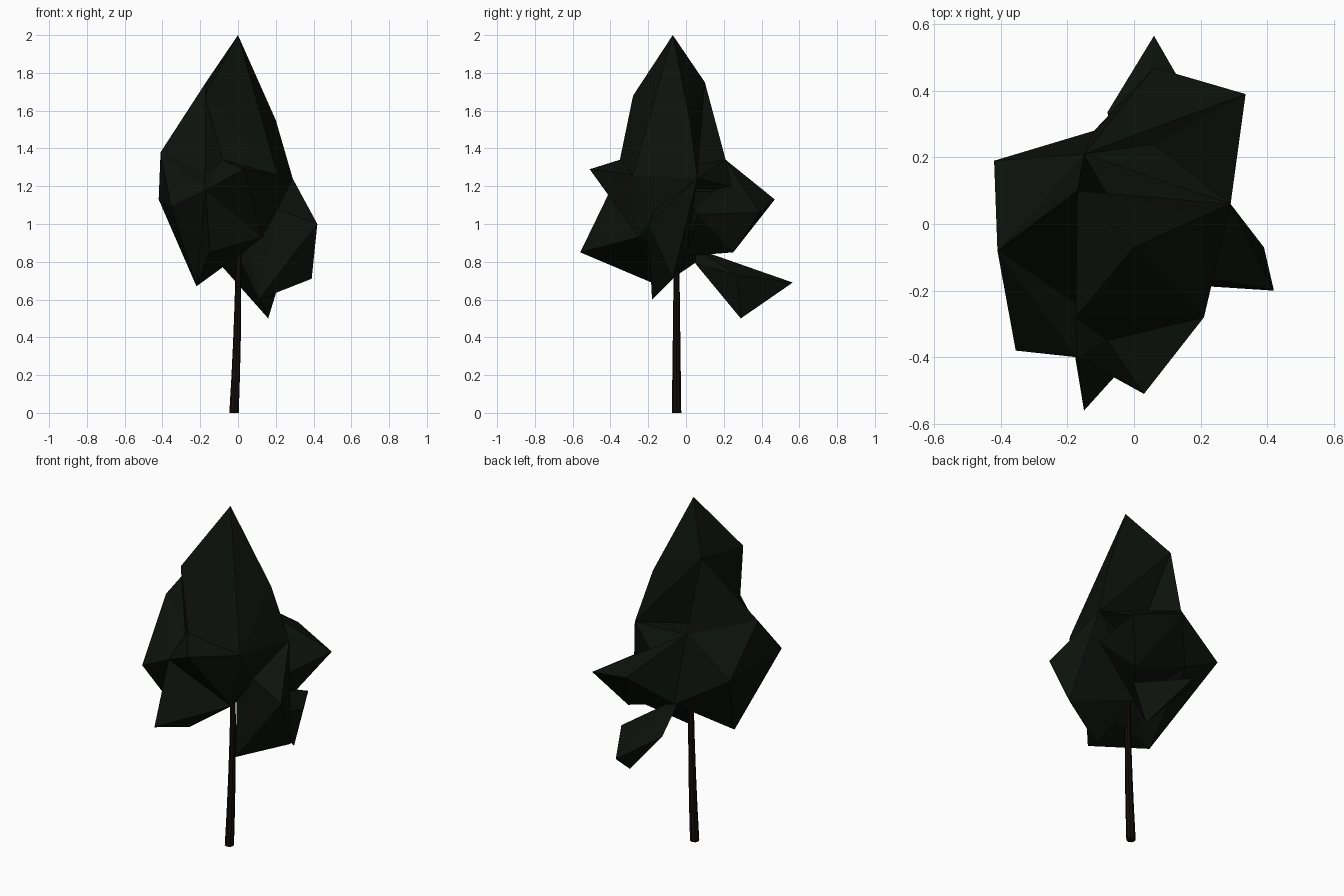
import bpy, bmesh, math

if "Cube" in bpy.data.objects:
    bpy.data.objects.remove(bpy.data.objects["Cube"])


def material(name, rgb):
    m = bpy.data.materials.new(name)
    m.diffuse_color = (*rgb, 1)
    m.use_nodes = True
    m.node_tree.nodes["Principled BSDF"].inputs["Base Color"].default_value = m.diffuse_color
    return m


def add_object(name, bm, mat):
    bmesh.ops.recalc_face_normals(bm, faces=bm.faces[:])
    me = bpy.data.meshes.new(name)
    bm.to_mesh(me)
    bm.free()
    me.materials.append(mat)
    ob = bpy.data.objects.new(name, me)
    bpy.context.collection.objects.link(ob)
    return ob


def lump(name, *points):
    """Faceted lump of leaves stretched over a few corner points."""
    bm = bmesh.new()
    vs = [bm.verts.new(p) for p in points]
    bmesh.ops.convex_hull(bm, input=vs)
    bmesh.ops.delete(bm, geom=[v for v in bm.verts if not v.link_faces], context='VERTS')
    return add_object(name, bm, leaf)


leaf = material("leaf_green", (0.004, 0.006, 0.004))
bark = material("bark_brown", (0.006, 0.004, 0.003))

# corners shared by neighbouring lumps
heart, mid = (0, 0, .83), (0, 0, 1.15)
crest, west, east = (-.17, .1, 1.75), (-.41, -.08, 1.38), (.29, .06, 1.24)
south_east, brow, chin = (.21, -.28, 1.26), (-.08, -.35, 1.34), (-.17, -.4, 1.18)
cheek, navel, keel = (-.175, -.24, 1.27), (.13, -.25, .93), (-.22, -.135, .67)
ridge, shoulder, north_east = (-.15, .21, 1.34), (.06, .24, 1.2), (.335, .39, 1.06)
back_left, back_right = (-.12, .28, .95), (.2, .25, .85)
armpit = (.21, -.16, 1.08)

# crown: pointed top with lumps fanning out from the heart
foliage = lump("foliage", (0, -.07, 2), crest, (-.175, -.28, 1.68),
               (.2, .02, 1.55), cheek, east, south_east, brow, mid)
parts = [
    lump("west_wing", crest, west, cheek, ridge, mid),
    lump("west_lump", west, (-.42, .19, 1.13), (-.355, -.38, 1.09), cheek,
         chin, keel, back_left, ridge, mid, heart),
    lump("front_lump", (.03, -.51, 1.29), brow, south_east, chin, navel, cheek, mid),
    lump("front_low_lump", (-.15, -.56, .85), chin, navel, keel, heart),
    lump("front_filler", south_east, east, navel, armpit, mid, heart),
    lump("east_lump", (.42, -.2, 1), (.39, -.07, .71), (.11, -.18, .6),
         east, armpit, mid, heart),
    lump("back_bridge", west, east, ridge, shoulder, mid),
    lump("back_lump", (.06, .47, 1.13), north_east, ridge, shoulder,
         back_left, back_right, mid, heart),
    lump("back_side", shoulder, (.29, .06, 1.05), north_east, back_right, mid, heart),
    lump("back_low_lump", (.06, .565, .69), (.16, .29, .5), (.23, .27, .73),
         (-.08, .335, .77), (0, .05, .87), (.05, .05, .79)),
]

# plain core closing the gaps between the lumps
bm = bmesh.new()
bmesh.ops.create_icosphere(bm, subdivisions=1, radius=.19)
for v in bm.verts:
    v.co.z = v.co.z * 1.2 + 1.07
parts.append(add_object("core", bm, leaf))

# weld the lumps into one faceted shell
for o in parts:
    mod = foliage.modifiers.new("weld", 'BOOLEAN')
    mod.operation = 'UNION'
    mod.solver = 'EXACT'
    mod.object = o
bpy.context.view_layer.update()
dg = bpy.context.evaluated_depsgraph_get()
shell = bpy.data.meshes.new_from_object(foliage.evaluated_get(dg))
foliage.modifiers.clear()
foliage.data = shell
for o in parts:
    bpy.data.objects.remove(o)

# trunk: slightly bent, tapering eight-sided tube
bm = bmesh.new()
rings = []
for k in range(6):
    t = k / 5
    x, r = .003 - .024 * (1 - t) ** 2, .025 - .012 * t
    rings.append([bm.verts.new((x + r * math.cos(a * math.pi / 4),
                                -.05 + r * math.sin(a * math.pi / 4), .95 * t))
                  for a in range(8)])
for lo, hi in zip(rings, rings[1:]):
    for i in range(8):
        j = (i + 1) % 8
        bm.faces.new((lo[i], lo[j], hi[j], hi[i]))
bm.faces.new(rings[0][::-1])
bm.faces.new(rings[-1])
add_object("trunk", bm, bark)
